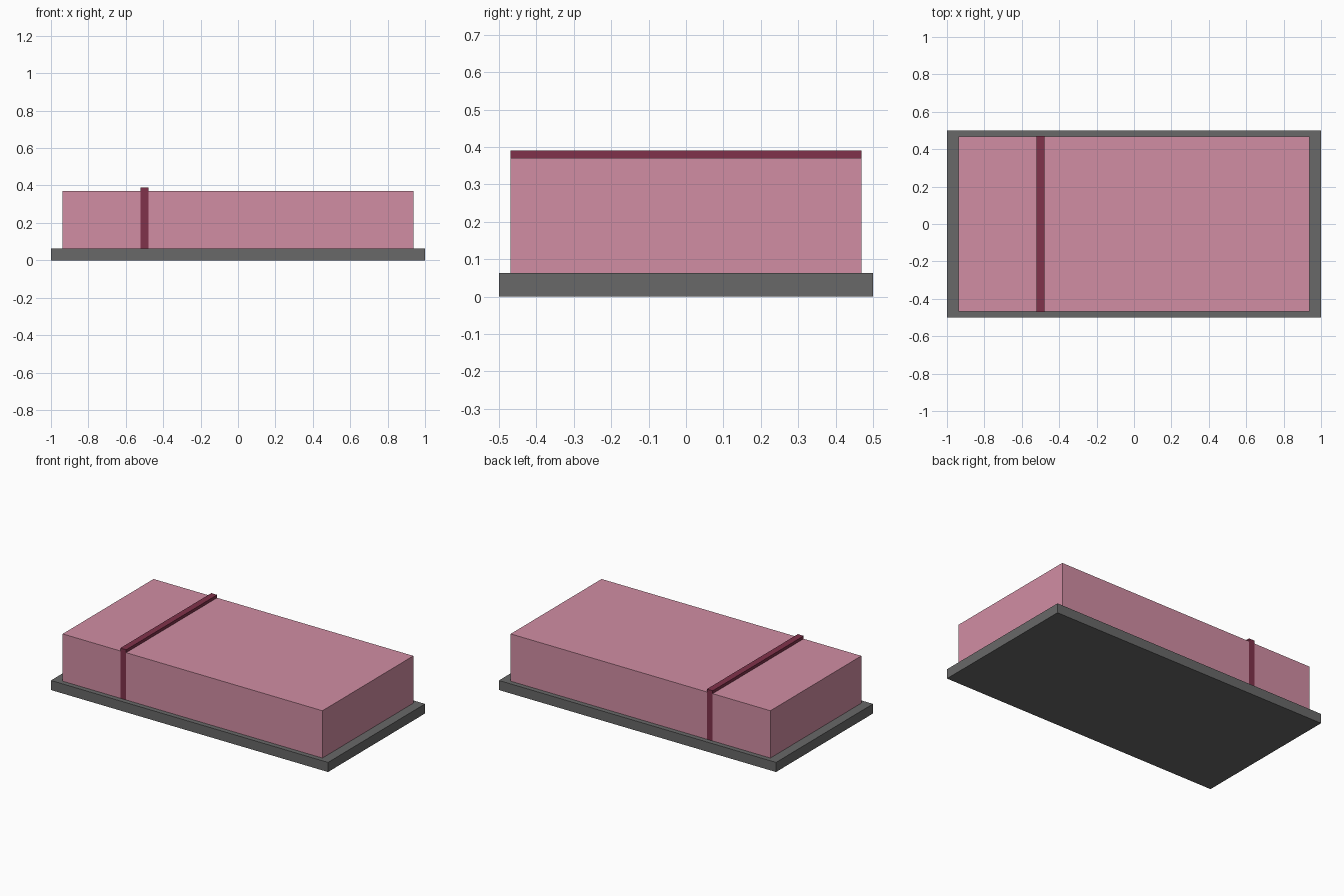
import bpy
import bmesh
from mathutils import Vector

if "Cube" in bpy.data.objects:
    bpy.data.objects.remove(bpy.data.objects["Cube"])


def material(name, rgb):
    mat = bpy.data.materials.new(name)
    mat.diffuse_color = (*rgb, 1.0)
    mat.use_nodes = True
    mat.node_tree.nodes["Principled BSDF"].inputs["Base Color"].default_value = mat.diffuse_color
    return mat


def box(name, lo, hi, mat):
    """Axis-aligned box between two corners, flat shaded."""
    lo, hi = Vector(lo), Vector(hi)
    bm = bmesh.new()
    bmesh.ops.create_cube(bm, size=1.0)
    bmesh.ops.scale(bm, vec=hi - lo, verts=bm.verts)
    bmesh.ops.translate(bm, vec=(lo + hi) / 2, verts=bm.verts)
    mesh = bpy.data.meshes.new(name)
    bm.to_mesh(mesh)
    bm.free()
    mesh.materials.append(mat)
    obj = bpy.data.objects.new(name, mesh)
    bpy.context.collection.objects.link(obj)
    return obj


grey = material("dark_grey", (0.14, 0.14, 0.14))
pink = material("pink", (0.64, 0.27, 0.37))
plum = material("plum", (0.216, 0.032, 0.07))

BASE_TOP = 0.0625
BODY_TOP = 0.371
BODY_X, BODY_Y = 0.9375, 0.46875
PROUD = 0.0005  # keeps the band just clear of the body sides

# Base slab with a narrow border around the body
box("base", (-1, -0.5, 0), (1, 0.5, BASE_TOP), grey)

# Padded body
box("body", (-BODY_X, -BODY_Y, BASE_TOP), (BODY_X, BODY_Y, BODY_TOP), pink)

# Band across the top and down both long sides
box("band", (-0.521, -BODY_Y - PROUD, BASE_TOP),
    (-0.479, BODY_Y + PROUD, 0.39), plum)
